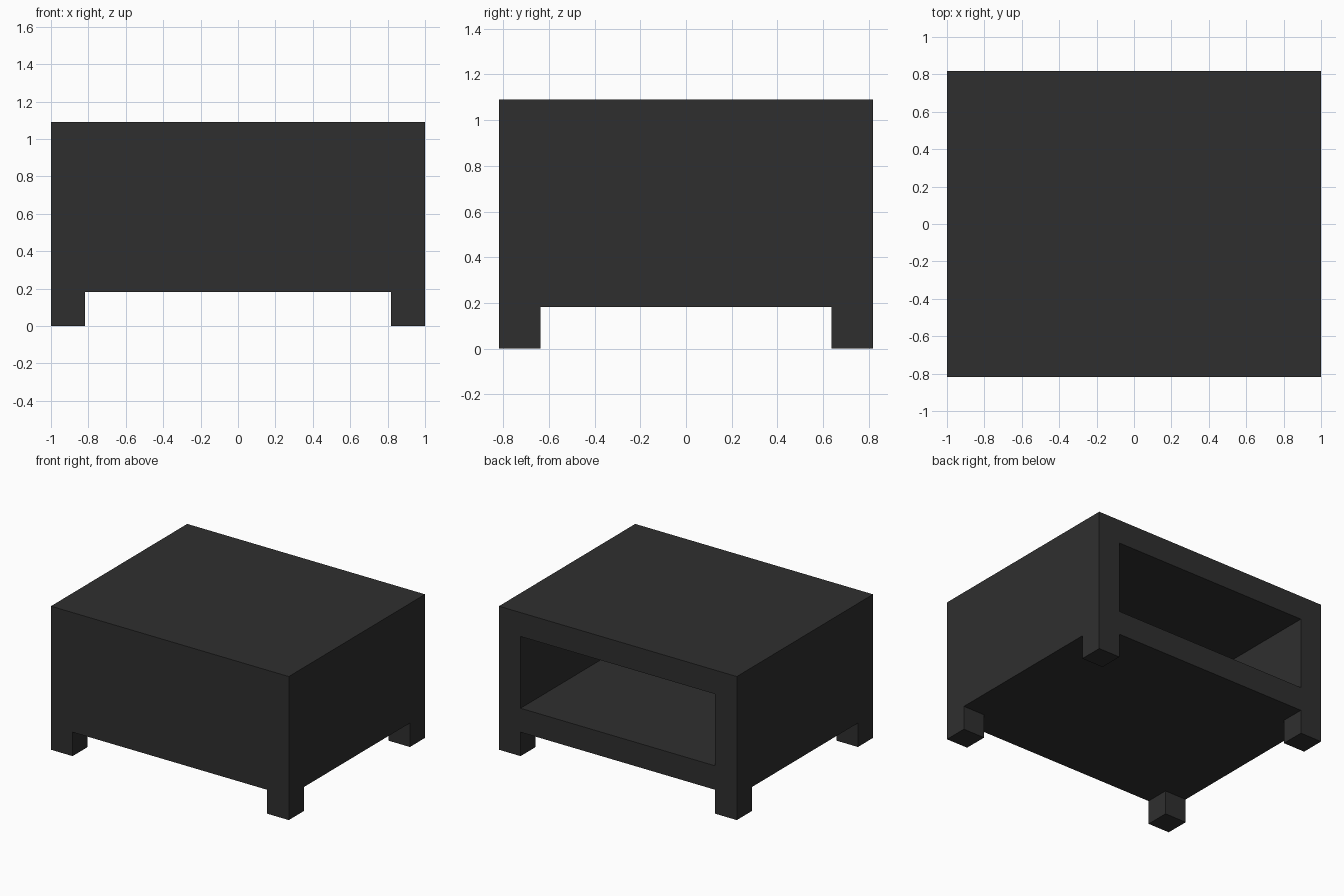
import bpy
import bmesh
from mathutils import Matrix, Vector

default = bpy.data.objects.get("Cube")
if default:
    bpy.data.objects.remove(default, do_unlink=True)

U = 2 / 11                      # board thickness and leg width
W, D, H = 11 * U, 9 * U, 6 * U  # overall size

# Single dark finish
finish = bpy.data.materials.new("charcoal black")
finish.use_nodes = True
colour = (0.028, 0.028, 0.028, 1)
finish.diffuse_color = colour
finish.node_tree.nodes["Principled BSDF"].inputs["Base Color"].default_value = colour


def box(bm, size, centre):
    bmesh.ops.create_cube(bm, size=1, matrix=Matrix.Translation(centre) @ Matrix.Diagonal((*size, 1)))


def add_object(name, bm):
    bmesh.ops.recalc_face_normals(bm, faces=bm.faces)
    mesh = bpy.data.meshes.new(name)
    bm.to_mesh(mesh)
    bm.free()
    mesh.materials.append(finish)
    obj = bpy.data.objects.new(name, mesh)
    bpy.context.collection.objects.link(obj)
    return obj


# Cabinet body with one deep compartment open at the back
bm = bmesh.new()
box(bm, (W, D, H - U), (0, 0, (H + U) / 2))
back = max(bm.faces, key=lambda f: f.calc_center_median().y)
bmesh.ops.inset_region(bm, faces=[back], thickness=U, use_even_offset=True)
pushed = bmesh.ops.extrude_discrete_faces(bm, faces=[back])["faces"][0]
bmesh.ops.translate(bm, verts=pushed.verts, vec=Vector((0, U - D, 0)))
add_object("cabinet_body", bm)

# Square corner legs, flush with the body sides
for side, sx in (("left", 1), ("right", -1)):
    for end, sy in (("front", -1), ("back", 1)):
        bm = bmesh.new()
        box(bm, (U, U, U), (sx * (W - U) / 2, sy * (D - U) / 2, U / 2))
        add_object(f"{end}_{side}_leg", bm)
